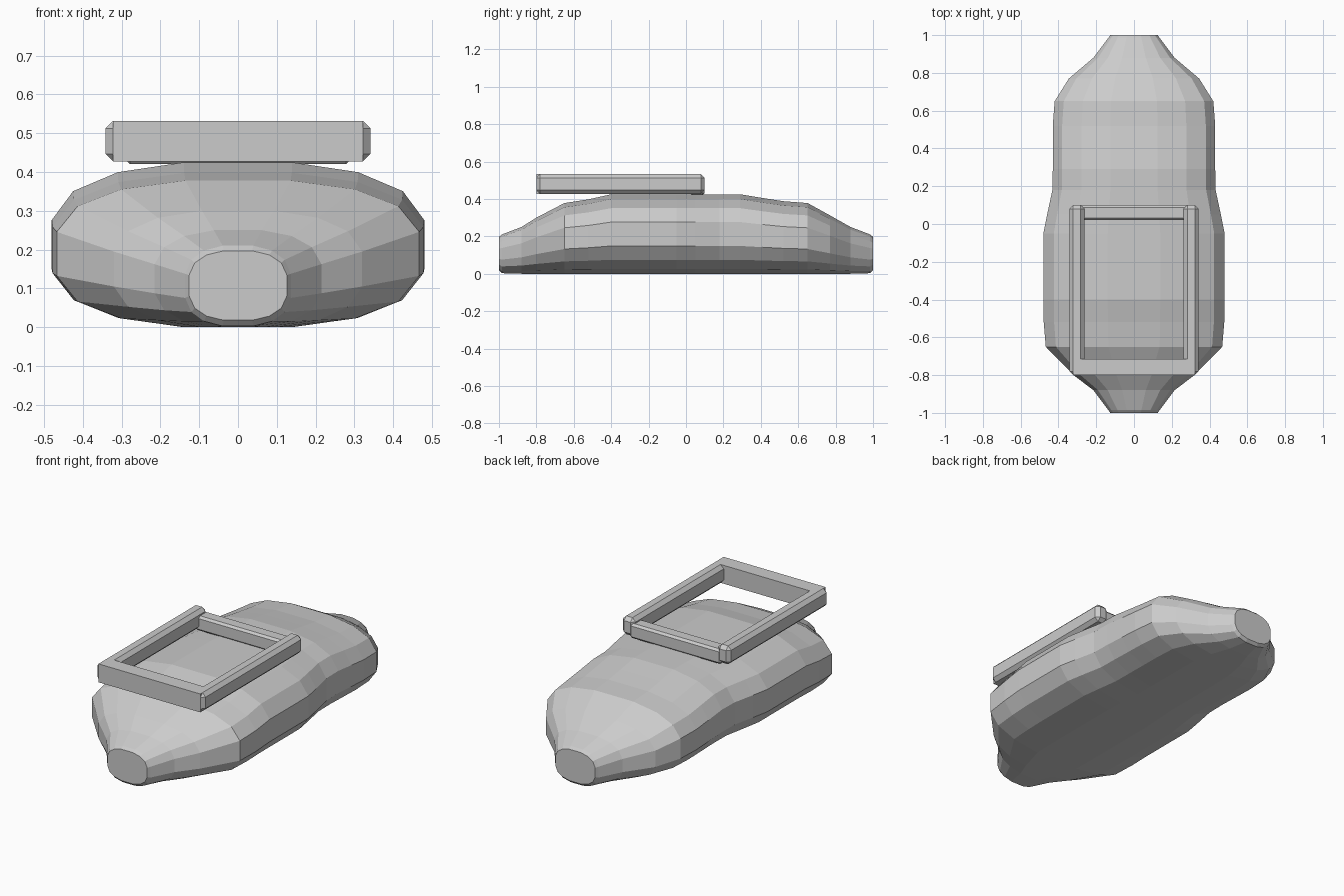
import bpy, bmesh

if "Cube" in bpy.data.objects:
    bpy.data.objects.remove(bpy.data.objects["Cube"])

# Normalised quarter of the 16-sided cross-section
quarter = [(1, .3), (.885, .65), (.645, .88), (.29, 1)]
section = (quarter + [(-x, z) for x, z in reversed(quarter)]
           + [(-x, -z) for x, z in quarter] + [(x, -z) for x, z in reversed(quarter)])

# Stations along the body: y, half width, bottom, top
stations = [
    (-1, .126, .018, .197), (-.985, .136, .003, .21), (-.88, .215, 0, .25),
    (-.80, .32, 0, .30), (-.65, .467, 0, .378), (-.52, .478, 0, .398),
    (-.40, .48, 0, .425), (-.05, .48, 0, .425), (.05, .46, 0, .425),
    (.18, .432, 0, .425), (.29, .43, 0, .425), (.41, .43, 0, .405),
    (.52, .43, 0, .388), (.65, .42, 0, .378), (.77, .345, 0, .312),
    (.88, .215, 0, .25), (.985, .136, .003, .21), (1, .126, .018, .197),
]


def finish(bm, name):
    bmesh.ops.recalc_face_normals(bm, faces=bm.faces)
    mesh = bpy.data.meshes.new(name)
    bm.to_mesh(mesh)
    bm.free()
    obj = bpy.data.objects.new(name, mesh)
    bpy.context.collection.objects.link(obj)
    return obj


def loft(name):
    bm = bmesh.new()
    rings = []
    for y, w, lo, hi in stations:
        mid, h = (lo + hi) / 2, (hi - lo) / 2
        rings.append([bm.verts.new((x * w, y, mid + z * h)) for x, z in section])
    n = len(section)
    for a, b in zip(rings, rings[1:]):
        for i in range(n):
            j = (i + 1) % n
            bm.faces.new((a[i], a[j], b[j], b[i]))
    bm.faces.new(rings[0])
    bm.faces.new(rings[-1])
    return finish(bm, name)


def bar(name, x0, x1, y0, y1, z0, z1, chamfer=.02):
    bm = bmesh.new()
    bmesh.ops.create_cube(bm, size=1)
    for v in bm.verts:
        v.co = (x1 if v.co.x > 0 else x0, y1 if v.co.y > 0 else y0,
                z1 if v.co.z > 0 else z0)
    if chamfer:
        bmesh.ops.bevel(bm, geom=bm.edges[:], offset=chamfer, segments=1,
                        affect='EDGES', profile=.5)
    return finish(bm, name)


# Rounded hull tapering to flat ends
loft("body")

# Chamfered side rails
for side, name in ((-1, "left_rail"), (1, "right_rail")):
    xs = sorted((side * .262, side * .342))
    bar(name, *xs, -.80, .10, .427, .532)

# Cross bars: flush at the front, slightly lower at the back
bar("front_bar", -.322, .322, -.80, -.715, .427, .532, 0)
bar("rear_bar", -.29, .29, .02, .10, .42, .505, .012)
